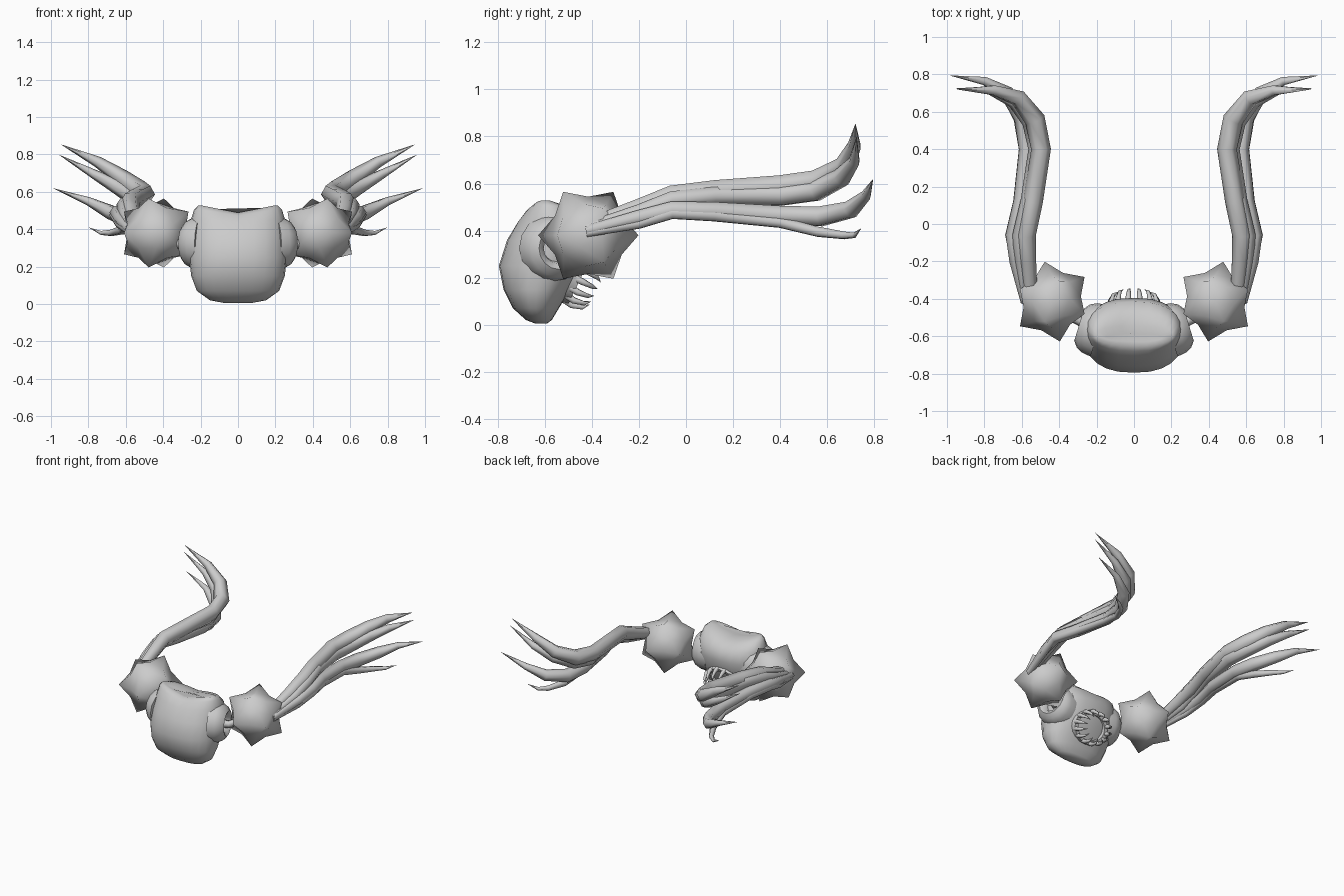
import bpy, bmesh, math
from mathutils import Matrix, Vector

cube = bpy.data.objects.get("Cube")
if cube:
    bpy.data.objects.remove(cube, do_unlink=True)

SIDES = (("left", 1), ("right", -1))


def finish(bm, name, smooth=180):
    bmesh.ops.recalc_face_normals(bm, faces=bm.faces)
    mesh = bpy.data.meshes.new(name)
    bm.to_mesh(mesh)
    bm.free()
    obj = bpy.data.objects.new(name, mesh)
    bpy.context.collection.objects.link(obj)
    bpy.ops.object.select_all(action='DESELECT')
    obj.select_set(True)
    bpy.context.view_layer.objects.active = obj
    bpy.ops.object.shade_smooth_by_angle(angle=math.radians(smooth))


def bridge(bm, a, b):
    n = len(a)
    for i in range(n):
        j = (i + 1) % n
        bm.faces.new((a[i], a[j], b[j], b[i]))


def loft(bm, rings, closed=False):
    """Skin loops of equal length; cap the ends, or join them when closed."""
    loops = [[bm.verts.new(p) for p in ring] for ring in rings]
    for a, b in zip(loops, loops[1:]):
        bridge(bm, a, b)
    if closed:
        bridge(bm, loops[-1], loops[0])
    else:
        bm.faces.new(loops[0])
        bm.faces.new(loops[-1])


def tube(name, points):
    """Tapering tube through (position, radius) points."""
    curve = bpy.data.curves.new(name, 'CURVE')
    curve.dimensions = '3D'
    curve.bevel_depth = 1
    curve.bevel_resolution = 1
    curve.use_fill_caps = True
    spline = curve.splines.new('POLY')
    spline.points.add(len(points) - 1)
    for p, (co, r) in zip(spline.points, points):
        p.co = (*co, 1)
        p.radius = r
    obj = bpy.data.objects.new(name, curve)
    bpy.context.collection.objects.link(obj)


# Body: stacked rounded sections (height, front, back, half width)
sections = [(.005, -.64, -.59, .07), (.02, -.68, -.57, .15), (.07, -.735, -.54, .22),
            (.15, -.775, -.49, .25), (.25, -.795, -.43, .262), (.36, -.76, -.395, .264),
            (.45, -.715, -.415, .252), (.505, -.68, -.475, .235), (.528, -.65, -.545, .21),
            (.525, -.63, -.585, .15)]


def section(z, front, back, width, n=24):
    ring = []
    for i in range(n):
        t = math.tau * i / n
        c, s = math.cos(t), math.sin(t)
        x = width * math.copysign(abs(c) ** .82, c)
        y = (front + back) / 2 + (back - front) / 2 * math.copysign(abs(s) ** .92, s)
        dip = .04 * max(0, 1 - abs(x) / .2) * max(0, (z - .4) / .13)
        ring.append((x, y, z - dip))
    return ring


bm = bmesh.new()
loft(bm, [section(*s) for s in sections])
finish(bm, "body", 85)

# Mouth: wide lip and ring of curved fangs facing back and down
mouth = (Matrix.Translation((0, -.465, .195)) @ Matrix.Rotation(math.radians(-116), 4, 'X')
         @ Matrix.Diagonal((1.12, .92, 1, 1)))
bm = bmesh.new()
lip = []
for i in range(20):
    a = math.tau * i / 20
    lip.append([mouth @ Vector(((.11 + r) * math.cos(a), (.11 + r) * math.sin(a), h))
                for r, h in ((.025, -.04), (.015, .015), (-.01, .015), (-.02, -.04))])
loft(bm, lip, closed=True)
finish(bm, "mouth_lip", 40)

for i in range(14):
    a = math.tau * i / 14
    path = [(mouth @ Vector((d * math.cos(a), d * math.sin(a), h)), r)
            for d, h, r in ((.11, -.02, .018), (.122, .03, .015), (.11, .075, .01), (.08, .1, 0))]
    tube(f"fang_{i + 1}", path)

# Tentacle paths for one side (x, y, z, radius)
tentacles = {
    "upper": [(.55, -.42, .42, .035), (.568, -.2, .495, .045), (.578, -.06, .545, .053),
              (.54, .12, .567, .053), (.497, .4, .588, .053), (.53, .56, .61, .055),
              (.62, .675, .675, .046), (.75, .715, .76, .03), (.95, .72, .855, 0)],
    "outer": [(.57, -.42, .41, .03), (.6, -.2, .475, .04), (.608, -.06, .53, .042),
              (.565, .12, .548, .042), (.515, .4, .55, .05), (.55, .55, .57, .05),
              (.64, .66, .625, .042), (.77, .715, .695, .025), (.96, .725, .8, 0)],
    "middle": [(.58, -.42, .4, .025), (.63, -.2, .455, .036), (.645, -.06, .487, .042),
               (.6, .12, .482, .044), (.57, .4, .465, .045), (.595, .57, .46, .047),
               (.68, .7, .49, .04), (.8, .765, .55, .023), (.99, .795, .62, 0)],
    "lower": [(.58, -.42, .39, .02), (.635, -.2, .43, .025), (.66, -.06, .475, .029),
              (.617, .12, .465, .029), (.59, .4, .435, .026), (.62, .56, .395, .024),
              (.68, .67, .38, .018), (.73, .715, .38, .012), (.8, .745, .41, 0)],
}

for side, s in SIDES:
    # Spiked ball: five-sided vertices of an icosphere pulled out to points
    bm = bmesh.new()
    bmesh.ops.create_icosphere(bm, subdivisions=2, radius=1)
    axis = Vector((-.607, 0, .795)).normalized()
    up = (Vector((0, 0, 1)) - axis * axis.z).normalized()
    turn = Matrix((-axis * s, up, axis.cross(up)))
    for v in bm.verts:
        radius = .217 if len(v.link_edges) == 5 else .164
        v.co = turn @ v.co.normalized() * radius + Vector((.437 * s, -.415, .38))
    finish(bm, f"{side}_spiked_ball")

    # Socket cup blending out of the body's flank, turned slightly back
    profile = [(0, .145), (.05, .138), (.085, .12), (.108, .09), (.095, .065), (.04, .05)]
    place = Matrix.Translation((.19 * s, -.57, .325)) @ Matrix.Rotation(math.radians(17 * s), 4, 'Z')
    bm = bmesh.new()
    loft(bm, [[place @ Vector((h * s, r * math.cos(math.tau * i / 16),
                               r * math.sin(math.tau * i / 16))) for i in range(16)]
              for h, r in profile])
    finish(bm, f"{side}_socket", 50)

    # Thin link from socket to ball
    tube(f"{side}_link", [(Vector((.2 * s, -.56, .32)), .035), (Vector((.29 * s, -.52, .31)), .025),
                          (Vector((.4 * s, -.45, .36)), .035)])

    # Tentacle bundle
    for name, path in tentacles.items():
        tube(f"{side}_{name}_tentacle", [((x * s, y, z), r) for x, y, z, r in path])
